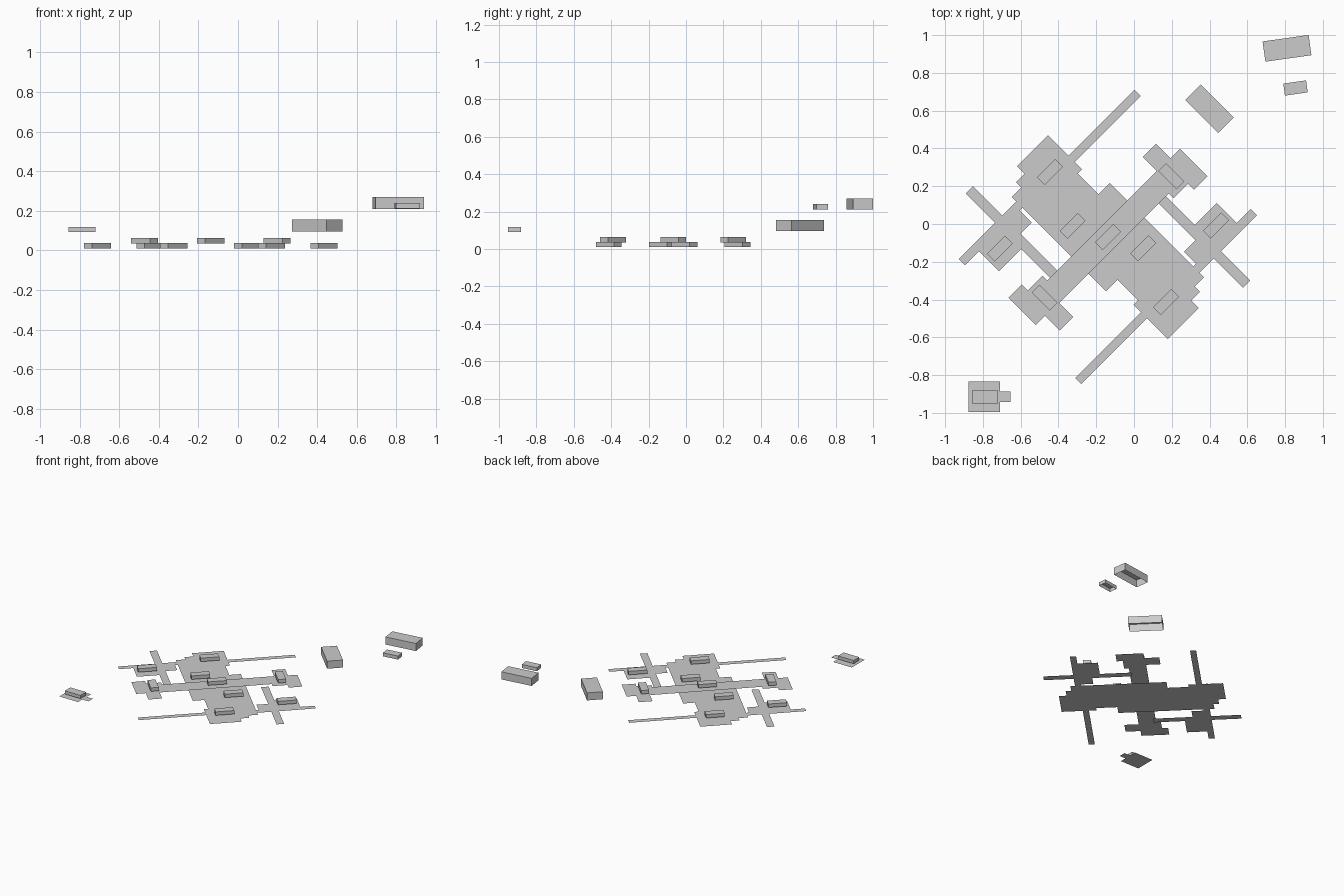
import bpy, bmesh, math
from mathutils import Matrix, Vector

if "Cube" in bpy.data.objects:
    bpy.data.objects.remove(bpy.data.objects["Cube"])

grey = bpy.data.materials.new("light_grey")
grey.diffuse_color = (0.6, 0.6, 0.6, 1)
grey.use_nodes = True
grey.node_tree.nodes["Principled BSDF"].inputs["Base Color"].default_value = grey.diffuse_color

# the complex is turned 45 degrees and point-symmetric about this centre
CENTRE = Vector((-0.138, -0.069, 0))
TURN = math.radians(45)
PLACE = Matrix.Translation(CENTRE) @ Matrix.Rotation(TURN, 4, 'Z')


def finish(bm, name, matrix):
    me = bpy.data.meshes.new(name)
    bm.transform(matrix)
    bm.to_mesh(me)
    bm.free()
    me.materials.append(grey)
    ob = bpy.data.objects.new(name, me)
    bpy.context.collection.objects.link(ob)
    return ob


def floor(name, rects, z, matrix=PLACE, symmetric=True):
    """Flat sheet: union of (x0, x1, y0, y1) rectangles."""
    rects = list(rects)
    if symmetric:
        rects += [(-b, -a, -d, -c) for a, b, c, d in rects]
    xs = sorted({round(v, 4) for r in rects for v in r[:2]})
    ys = sorted({round(v, 4) for r in rects for v in r[2:]})
    bm = bmesh.new()
    verts = {}

    def vert(x, y):
        if (x, y) not in verts:
            verts[(x, y)] = bm.verts.new((x, y, z))
        return verts[(x, y)]

    for x0, x1 in zip(xs, xs[1:]):
        for y0, y1 in zip(ys, ys[1:]):
            mx, my = (x0 + x1) / 2, (y0 + y1) / 2
            if any(a < mx < b and c < my < d for a, b, c, d in rects):
                bm.faces.new([vert(x0, y0), vert(x1, y0), vert(x1, y1), vert(x0, y1)])
    bmesh.ops.dissolve_limit(bm, angle_limit=0.01, verts=bm.verts, edges=bm.edges)
    return finish(bm, name, matrix)


def block(name, x, y, z0, z1, length, width, angle):
    """Box without a bottom face."""
    bm = bmesh.new()
    bmesh.ops.create_cube(bm, size=1)
    bm.normal_update()
    bmesh.ops.delete(bm, geom=[f for f in bm.faces if f.normal.z < -0.5], context='FACES_ONLY')
    m = (Matrix.Translation((x, y, (z0 + z1) / 2))
         @ Matrix.Rotation(math.radians(angle), 4, 'Z')
         @ Matrix.Diagonal((length, width, z1 - z0, 1)))
    return finish(bm, name, m)


# lower level: end rooms, wide corridors, side rooms and thin passages
floor("lower_floor", [
    (-0.075, 0.157, 0.35, 0.606),    # end room
    (-0.14, -0.075, 0.30, 0.55),     # end room steps
    (-0.21, -0.14, 0.30, 0.51),
    (-0.21, 0.125, 0.0, 0.46),       # wide corridor
    (-0.21, 0.21, 0.0, 0.195),       # central hall
    (0.12, 0.65, 0.406, 0.451),      # long passage
    (-0.535, -0.315, 0.28, 0.47),    # side room
    (-0.315, -0.23, 0.34, 0.47),
    (-0.37, -0.315, 0.05, 0.695),    # side passages
    (-0.64, -0.16, 0.43, 0.476),
], 0.0)

# upper level: bridge with a room at each end
floor("upper_floor", [
    (-0.45, 0.45, -0.065, 0.065),    # bridge
    (-0.60, -0.39, -0.06, 0.10),     # end room
    (-0.60, -0.50, 0.10, 0.145),
    (-0.53, -0.43, -0.17, -0.06),
], 0.025)

# room blocks, mirrored through the centre
for name, x, y, z, angle in [
    ("end_room_block", -0.445, 0.275, 0.01, 45),
    ("hall_block", -0.325, -0.01, 0.01, 45),
    ("side_room_block", -0.71, -0.13, 0.01, 45),
    ("bridge_room_block", -0.473, -0.39, 0.035, -45),
]:
    for sx, sy, side in [(x, y, "a"), (2 * CENTRE.x - x, 2 * CENTRE.y - y, "b")]:
        block(f"{name}_{side}", sx, sy, z, z + 0.028, 0.136, 0.058, angle)
block("bridge_centre_block", CENTRE.x, CENTRE.y, 0.035, 0.063, 0.136, 0.058, 45)

# detached small room with its tab and block
floor("detached_floor", [
    (-0.875, -0.71, -0.995, -0.833),
    (-0.72, -0.655, -0.943, -0.888),
], 0.085, Matrix(), False)
block("detached_block", -0.789, -0.916, 0.092, 0.118, 0.137, 0.07, 0)

# detached large blocks
block("far_large_block", 0.81, 0.93, 0.21, 0.27, 0.246, 0.108, 8)
block("far_small_block", 0.855, 0.72, 0.212, 0.24, 0.122, 0.064, 8)
block("far_slanted_block", 0.40, 0.61, 0.095, 0.155, 0.247, 0.116, -45)
